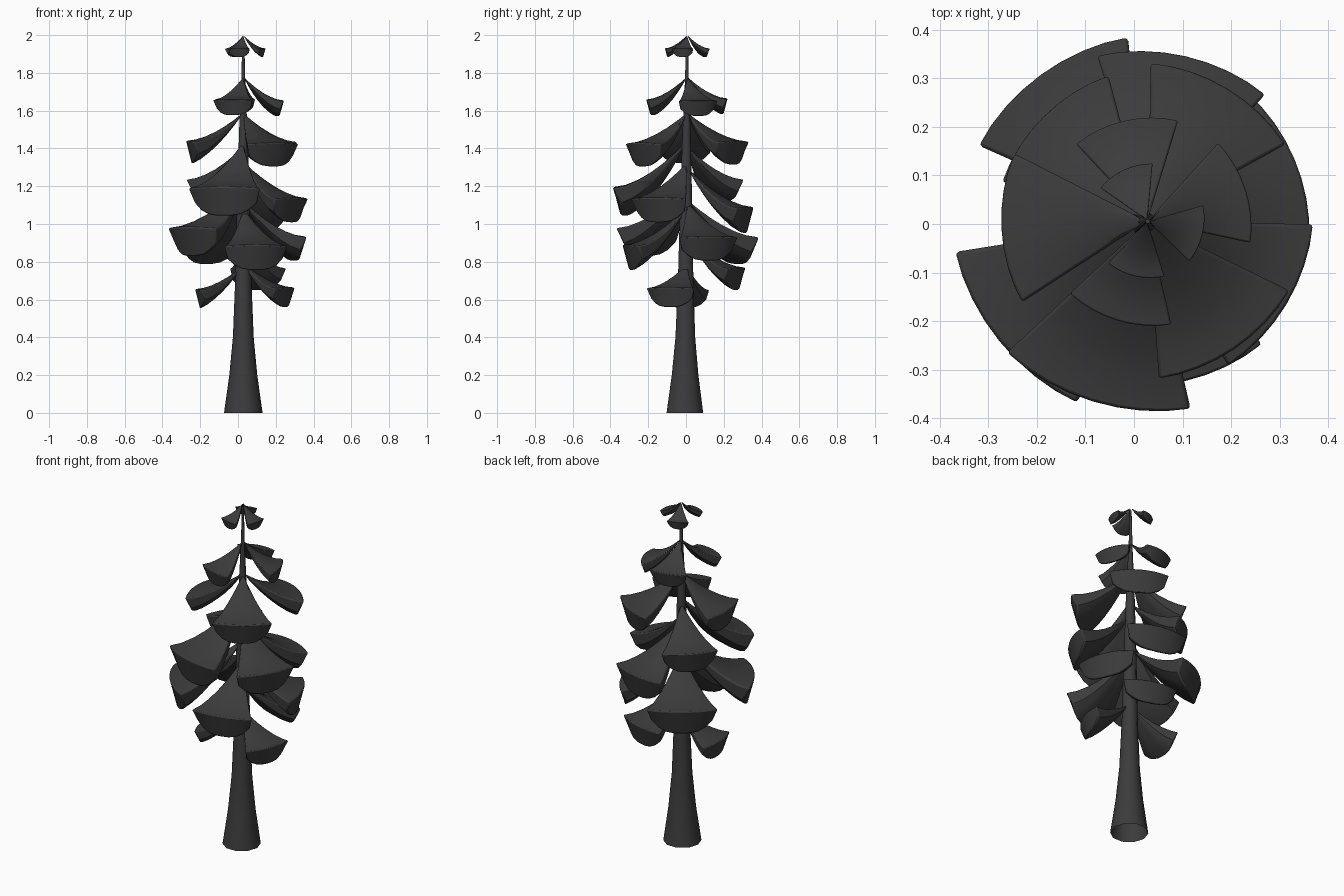
import bpy, bmesh
from math import sin, cos, radians, pi

if "Cube" in bpy.data.objects:
    bpy.data.objects.remove(bpy.data.objects["Cube"], do_unlink=True)

# One dark colour for the whole tree
charcoal = bpy.data.materials.new("charcoal")
charcoal.use_nodes = True
charcoal.diffuse_color = (0.045, 0.045, 0.045, 1)
bsdf = next(n for n in charcoal.node_tree.nodes if n.type == "BSDF_PRINCIPLED")
bsdf.inputs["Base Color"].default_value = (0.045, 0.045, 0.045, 1)

AXIS_X, AXIS_Y = 0.028, 0.006


def finish(bm, name, angle):
    bmesh.ops.recalc_face_normals(bm, faces=bm.faces)
    mesh = bpy.data.meshes.new(name)
    bm.to_mesh(mesh)
    bm.free()
    mesh.materials.append(charcoal)
    obj = bpy.data.objects.new(name, mesh)
    bpy.context.collection.objects.link(obj)
    bpy.ops.object.select_all(action="DESELECT")
    obj.select_set(True)
    bpy.context.view_layer.objects.active = obj
    bpy.ops.object.shade_smooth_by_angle(angle=radians(angle))
    return obj


def make_trunk():
    # Height and radius of each ring, flared at the open foot
    profile = [(0, 0.102), (0.2, 0.074), (0.4, 0.055), (0.7, 0.043), (1.1, 0.034),
               (1.5, 0.022), (1.75, 0.011), (1.98, 0.005)]
    sides = 10
    bm = bmesh.new()
    rings = []
    for z, r in profile:
        lean = -0.012 * (1 - z / 2)
        rings.append([bm.verts.new((AXIS_X + r * cos(2 * pi * i / sides),
                                    AXIS_Y + lean + r * sin(2 * pi * i / sides), z))
                      for i in range(sides)])
    for a, b in zip(rings, rings[1:]):
        for i in range(sides):
            j = (i + 1) % sides
            bm.faces.new((a[i], a[j], b[j], b[i]))
    bm.faces.new(rings[-1])
    finish(bm, "trunk", 40)


def make_branch(name, azimuth, reach, apex, tip, half=30, steps=6, cols=8):
    """Sagging fan: levels out toward the tip, with a thick, round-bottomed end."""
    bm = bmesh.new()
    point = bm.verts.new((AXIS_X, AXIS_Y, apex))

    def row(t, under):
        verts = []
        for i in range(cols + 1):
            u = 2 * i / cols - 1
            a = radians(azimuth + half * u * (0.96 if under else 1))
            r = reach * t * (1 + 0.025 * u * u)
            z = apex - (apex - tip) * (1 - (1 - t) ** 1.7) - 0.02 * reach * t * u * u
            if under:
                r *= 0.9
                z -= reach * t ** 0.9 * (0.2 + 0.2 * (1 - abs(u) ** 3))
            verts.append(bm.verts.new((AXIS_X + r * cos(a), AXIS_Y + r * sin(a), z)))
        return verts

    top = [row((k + 1) / steps, False) for k in range(steps)]
    low = [row((k + 1) / steps, True) for k in range(steps)]
    for layer in (top, low):
        for i in range(cols):
            bm.faces.new((point, layer[0][i], layer[0][i + 1]))
            for a, b in zip(layer, layer[1:]):
                bm.faces.new((a[i], b[i], b[i + 1], a[i + 1]))
    for i in range(cols):
        bm.faces.new((top[-1][i], low[-1][i], low[-1][i + 1], top[-1][i + 1]))
    for side in (0, cols):
        bm.faces.new((point, top[0][side], low[0][side]))
        for k in range(steps - 1):
            bm.faces.new((top[k][side], top[k + 1][side], low[k + 1][side], low[k][side]))
    obj = finish(bm, name, 38)
    bevel = obj.modifiers.new("soft_edges", "BEVEL")
    bevel.width = 0.035 * reach
    bevel.segments = 2
    bevel.limit_method = "ANGLE"
    bevel.angle_limit = radians(45)


make_trunk()

# Direction, reach, apex height and tip height, from the crown down
branches = {
    "crown_back": (115, 0.117, 2.0, 1.93),
    "crown_left": (-14, 0.117, 2.0, 1.93),
    "crown_front": (257, 0.117, 2.0, 1.93),
    "upper_back": (103, 0.213, 1.78, 1.665),
    "upper_left": (18, 0.213, 1.78, 1.655),
    "upper_front": (253, 0.215, 1.78, 1.66),
    "high_right": (183, 0.303, 1.59, 1.44),
    "high_back": (59, 0.32, 1.59, 1.44),
    "high_front": (304, 0.32, 1.59, 1.43),
    "middle_front": (253, 0.39, 1.44, 1.197),
    "middle_back": (135, 0.305, 1.41, 1.24),
    "middle_left": (-31, 0.335, 1.33, 1.14),
    "inner_back": (77, 0.35, 1.3, 1.09),
    "low_right": (219, 0.395, 1.2, 0.985),
    "low_back": (126, 0.375, 1.13, 0.935),
    "low_left": (23, 0.33, 1.12, 0.935),
    "low_front": (283, 0.34, 1.09, 0.89),
    "bottom_back": (73, 0.305, 0.94, 0.77),
    "bottom_left": (-22, 0.268, 0.79, 0.665),
    "bottom_right": (183, 0.255, 0.78, 0.655),
}
for label, settings in branches.items():
    make_branch(label + "_branch", *settings)
